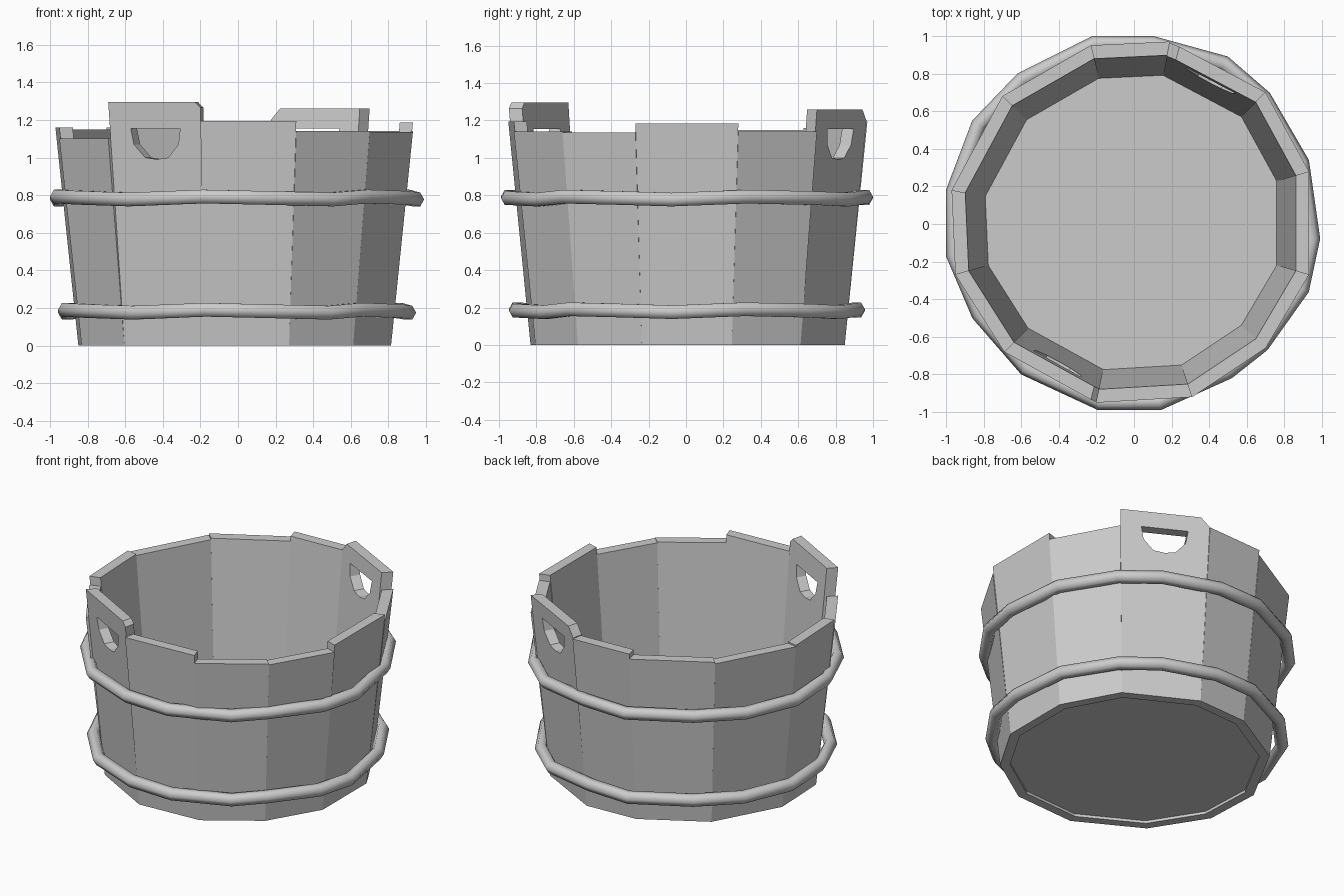
import bpy, bmesh, math
from mathutils import Vector

if "Cube" in bpy.data.objects:
    bpy.data.objects.remove(bpy.data.objects["Cube"])

# Rim corners of the twelve staves, counter-clockwise from the right side
CORNERS = [Vector(p) for p in [
    (.93, -.27), (.93, .28), (.70, .70), (.19, .97), (-.23, .95), (-.70, .68),
    (-.97, .18), (-.95, -.27), (-.69, -.68), (-.20, -.95), (.31, -.92), (.70, -.66)]]
HEIGHTS = [1.185, 1.14, 1.26, 1.195, 1.16, 1.15, 1.16, 1.10, 1.295, 1.195, 1.14, 1.135]
HANDLES = {2: (.90, 1.20), 8: (.94, 1.265)}   # stave index: corner cut (t, z)
FOOT, INNER = .875, .925                      # taper at the ground, wall thickness


def prism(name, front, back):
    """Closed solid between two matching outlines."""
    bm = bmesh.new()
    a = [bm.verts.new(p) for p in front]
    b = [bm.verts.new(p) for p in back]
    n = len(a)
    bm.faces.new(a)
    bm.faces.new(b[::-1])
    for i in range(n):
        j = (i + 1) % n
        bm.faces.new((a[j], a[i], b[i], b[j]))
    bmesh.ops.recalc_face_normals(bm, faces=bm.faces)
    me = bpy.data.meshes.new(name)
    bm.to_mesh(me)
    bm.free()
    ob = bpy.data.objects.new(name, me)
    bpy.context.collection.objects.link(ob)
    return ob


def stave(i):
    p, q, h = CORNERS[i], CORNERS[(i + 1) % 12], HEIGHTS[i]
    outline = [(0, 0), (1, 0), (1, h), (0, h)]
    if i in HANDLES:
        t, z = HANDLES[i]
        outline[2:3] = [(1, z), (t, h)]

    def side(k):
        pts = []
        for t, z in outline:
            xy = p.lerp(q, t) * (FOOT + (1 - FOOT) * z / h) * k
            pts.append((xy.x, xy.y, z))
        return pts
    return prism("handle_stave" if i in HANDLES else "stave", side(1), side(INNER))


def cut_grip(ob, i):
    """D-shaped hand hole through a handle stave."""
    p, q = CORNERS[i], CORNERS[(i + 1) % 12]
    mid, along = (p + q) / 2, (q - p).normalized()
    out = Vector((along.y, -along.x))
    shape = [(-.15, 1.155), (-.135, 1.07), (-.07, 1.0), (0, .99),
             (.07, 1.0), (.135, 1.07), (.15, 1.155)]

    def side(d):
        return [(*(mid + along * u + out * d), z) for u, z in shape]
    cutter = prism("grip_cutter", side(.3), side(-.3))
    cutter.hide_render = True
    mod = ob.modifiers.new("grip", 'BOOLEAN')
    mod.operation, mod.solver, mod.object = 'DIFFERENCE', 'EXACT', cutter
    bpy.context.view_layer.objects.active = ob
    bpy.ops.object.modifier_apply(modifier=mod.name)
    bpy.data.objects.remove(cutter)


# Staves, two of them raised into handles
for i in range(12):
    ob = stave(i)
    if i in HANDLES:
        cut_grip(ob, i)

# Floor, set just above the foot of the staves
prism("floor", *[[(*(c * FOOT * .94), z) for c in CORNERS] for z in (.02, .06)])

# Uneven hoops around the staves
HOOP = [(-.22, 1), (.10, 1), (.50, .89), (.72, .70), (.93, .34), (.99, -.08),
        (.93, -.36), (.71, -.67), (.52, -.82), (.14, -.99), (-.19, -.99), (-.60, -.80),
        (-.86, -.50), (-1, -.17), (-1, .18), (-.86, .55), (-.62, .80)]
TUBE = .042
for name, z, k in (("upper_hoop", .785, 1), ("lower_hoop", .183, .957)):
    cu = bpy.data.curves.new(name, 'CURVE')
    cu.dimensions = '3D'
    cu.bevel_depth, cu.bevel_resolution = TUBE, 1
    sp = cu.splines.new('POLY')
    sp.points.add(len(HOOP) - 1)
    for n, (pt, xy) in enumerate(zip(sp.points, HOOP)):
        v = Vector(xy) * k
        v -= v.normalized() * TUBE
        pt.co = (v.x, v.y, z + .009 * math.sin(n * 2.1), 1)
    sp.use_cyclic_u = True
    sp.use_smooth = True
    bpy.context.collection.objects.link(bpy.data.objects.new(name, cu))
